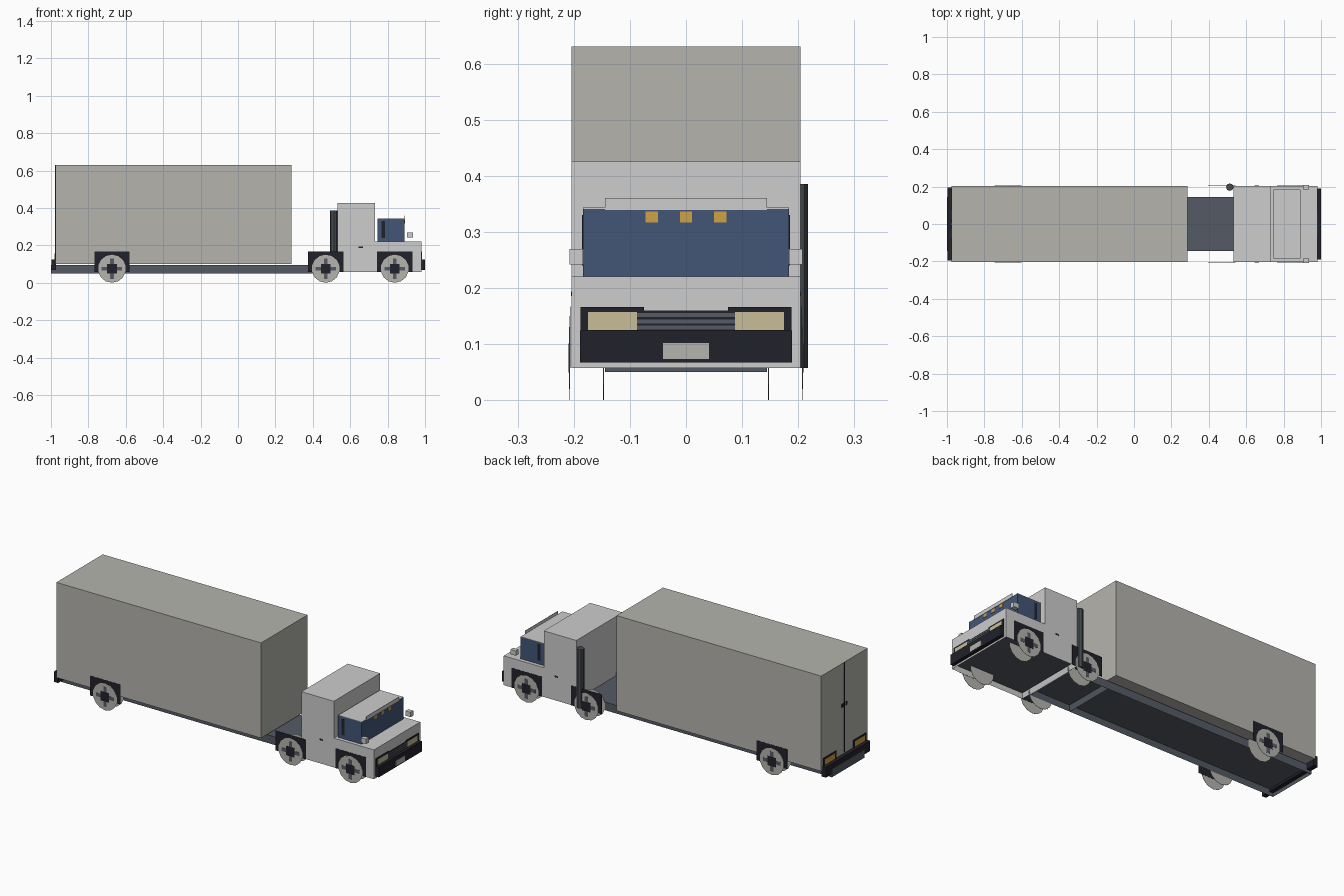
import bpy, bmesh, math

cube = bpy.data.objects.get("Cube")
if cube:
    bpy.data.objects.remove(cube, do_unlink=True)


def material(name, r, g, b):
    m = bpy.data.materials.new(name)
    m.use_nodes = True
    m.diffuse_color = (r, g, b, 1)
    m.node_tree.nodes["Principled BSDF"].inputs["Base Color"].default_value = (r, g, b, 1)
    return m


GREY = material("warm_grey", .46, .455, .42)
WHITE = material("cab_white", .61, .61, .61)
BLUE = material("glass_blue", .055, .092, .185)
DARK = material("trim_dark", .015, .015, .024)
SLATE = material("chassis_slate", .09, .105, .13)
PIPE = material("pipe_slate", .06, .07, .078)
AMBER = material("lamp_amber", .62, .36, .06)
CREAM = material("lamp_cream", .58, .51, .31)


def finish(name, bm, mat):
    bmesh.ops.recalc_face_normals(bm, faces=bm.faces)
    me = bpy.data.meshes.new(name)
    bm.to_mesh(me)
    bm.free()
    me.materials.append(mat)
    ob = bpy.data.objects.new(name, me)
    bpy.context.collection.objects.link(ob)
    return ob


def box(name, mat, x, y, z):
    """Axis-aligned box from (low, high) ranges."""
    bm = bmesh.new()
    bmesh.ops.create_cube(bm, size=1)
    for v in bm.verts:
        for i, (lo, hi) in enumerate((x, y, z)):
            v.co[i] = lo if v.co[i] < 0 else hi
    return finish(name, bm, mat)


def side_plate(name, mat, x, z, side, y, t=.001):
    """Thin upright plate on a long side, outer face at y."""
    ys = sorted((side * y, side * (y - t)))
    return box(name, mat, x, ys, z)


def tray(name, mat, x, half, z, wall=.012):
    """Box with its underside pushed in."""
    ob = box(name, mat, x, (-half, half), z)
    bm = bmesh.new()
    bm.from_mesh(ob.data)
    bm.faces.ensure_lookup_table()
    base = [f for f in bm.faces if f.normal.z < -.9]
    bmesh.ops.inset_region(bm, faces=base, thickness=wall)
    for v in base[0].verts:
        v.co.z += .03
    bm.to_mesh(ob.data)
    bm.free()
    return ob


def disc(name, mat, x, y, z, r, sides=14):
    bm = bmesh.new()
    bmesh.ops.create_cone(bm, cap_ends=True, segments=sides, radius1=r, radius2=r, depth=.001)
    for v in bm.verts:
        v.co = (x + v.co.x, y + v.co.z, z + v.co.y)
    return finish(name, bm, mat)


# Chassis and cargo body
tray("trailer_chassis", SLATE, (-1, .285), .144, (.05, .095))
tray("tractor_chassis", SLATE, (.285, .533), .144, (.05, .095))
box("cargo_body", GREY, (-.976, .285), (-.204, .204), (.1, .63))

# Cab
tray("cab_hood", WHITE, (.533, .98), .204, (.057, .22))
box("cab_floor", SLATE, (.546, .967), (-.191, .191), (.078, .086))
box("sleeper", WHITE, (.533, .733), (-.204, .204), (.22, .425))
box("cab_windows", BLUE, (.746, .89), (-.184, .184), (.22, .341))
box("cab_roof", WHITE, (.746, .89), (-.184, .184), (.341, .343))
box("sun_visor", WHITE, (.89, .892), (-.144, .144), (.339, .36))
for i in (-1, 0, 1):
    box("roof_lamp", AMBER, (.89, .892), (i * .061 - .011, i * .061 + .011), (.317, .336))

# Exhaust stack
bm = bmesh.new()
bmesh.ops.create_cone(bm, cap_ends=True, segments=8, radius1=.02, radius2=.02, depth=.328)
bmesh.ops.translate(bm, verts=bm.verts, vec=(.512, .197, .221))
finish("exhaust_stack", bm, PIPE)

# Bumpers, number plate and grille
box("front_bumper", DARK, (.98, 1), (-.189, .189), (.067, .124))
box("number_plate", GREY, (1, 1.001), (-.041, .041), (.073, .102))
box("rear_bumper", DARK, (-.998, -.972), (-.195, .195), (.067, .124))
box("grille_back", DARK, (.98, .982), (-.088, .088), (.123, .16))
for i in range(3):
    z = .126 + i * .011
    box("grille_bar", SLATE, (.982, .983), (-.088, .088), (z, z + .007))

# Parts mirrored across the long axis
for s in (-1, 1):
    def span(a, b):
        return sorted((s * a, s * b))

    box("headlamp_housing", DARK, (.98, .983), span(.075, .188), (.123, .166))
    box("headlamp", CREAM, (.983, .984), span(.087, .175), (.125, .157))
    box("tail_lamp_housing", DARK, (-.979, -.976), span(.075, .188), (.123, .166))
    box("tail_lamp", AMBER, (-.98, -.979), span(.087, .175), (.125, .157))
    box("rear_door_handle", DARK, (-.978, -.976), span(.008, .026), (.385, .405))
    box("mirror", WHITE, (.903, .935), span(.184, .208), (.242, .269))
    side_plate("window_pillar", DARK, (.768, .785), (.24, .33), s, .185)
    side_plate("cab_door_handle", DARK, (.645, .667), (.186, .194), s, .205)

    # Wheels with flat arches
    for x in (-.674, .469, .838):
        side_plate("wheel_arch", DARK, (x - .094, x + .094), (.057, .167), s, .206)
        disc("wheel", GREY, x, s * .207, .075, .075)
        disc("inner_wheel", GREY, x, s * .147, .075, .075)
        side_plate("wheel_spoke", SLATE, (x - .01, x + .01), (.02, .13), s, .2085)
        side_plate("wheel_spoke", SLATE, (x - .055, x + .055), (.065, .085), s, .2085)
        side_plate("wheel_hub", DARK, (x - .026, x + .026), (.049, .101), s, .209)

# Rear door seam
box("rear_door_seam", DARK, (-.978, -.976), (-.002, .002), (.13, .63))
